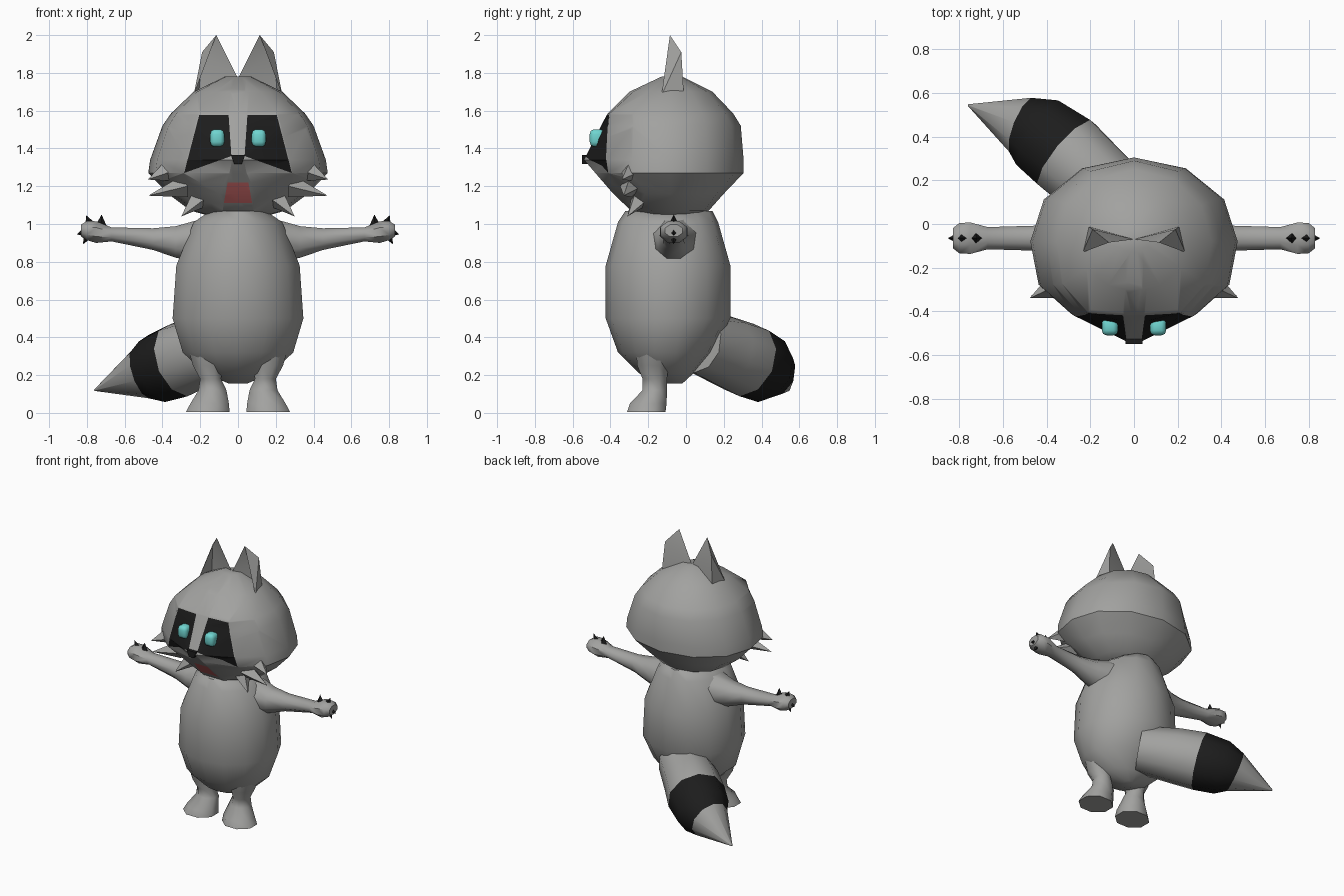
import bpy, bmesh, math
from mathutils import Vector, Matrix

if "Cube" in bpy.data.objects:
    bpy.data.objects.remove(bpy.data.objects["Cube"])


def material(name, rgb):
    m = bpy.data.materials.new(name)
    m.diffuse_color = (*rgb, 1)
    m.use_nodes = True
    m.node_tree.nodes["Principled BSDF"].inputs["Base Color"].default_value = m.diffuse_color
    return m


GREY = material("grey fur", (0.36, 0.36, 0.35))
BLACK = material("black fur", (0.012, 0.012, 0.012))
TEAL = material("teal", (0.16, 0.66, 0.63))
PINK = material("pink", (0.72, 0.17, 0.17))


def finish(bm, name, mats, angle=50, recalc=True):
    if recalc:
        bmesh.ops.recalc_face_normals(bm, faces=bm.faces[:])
    me = bpy.data.meshes.new(name)
    bm.to_mesh(me)
    bm.free()
    for m in mats:
        me.materials.append(m)
    me.shade_smooth()
    me.set_sharp_from_angle(angle=math.radians(angle))
    ob = bpy.data.objects.new(name, me)
    bpy.context.collection.objects.link(ob)
    return ob


def loft(rings):
    """Bridge closed rings of equal size and cap both ends."""
    bm = bmesh.new()
    vs = [[bm.verts.new(p) for p in r] for r in rings]
    n = len(rings[0])
    for a, b in zip(vs, vs[1:]):
        for i in range(n):
            j = (i + 1) % n
            bm.faces.new((a[i], a[j], b[j], b[i]))
    bm.faces.new(vs[0])
    bm.faces.new(vs[-1])
    return bm


def oval(c, u, v, n):
    """Ring around c with half axes u and v."""
    return [Vector(c) + Vector(u) * math.cos(t) + Vector(v) * math.sin(t)
            for t in ((i + 0.5) * math.tau / n for i in range(n))]


def spike(bm, base, tip, r, sides=4):
    base, tip = Vector(base), Vector(tip)
    d = tip - base
    m = Matrix.Translation((base + tip) / 2) @ d.to_track_quat('Z', 'Y').to_matrix().to_4x4()
    bmesh.ops.create_cone(bm, segments=sides, radius1=r, radius2=0, depth=d.length,
                          cap_ends=True, matrix=m)


# Body: ovals stacked in z (z, half width, front y, back y)
body = [(1.07, .15, -.32, .14), (1.01, .24, -.36, .17), (.78, .335, -.425, .235),
        (.50, .355, -.425, .235), (.32, .30, -.36, .14), (.21, .18, -.25, .04),
        (.155, .05, -.12, -.02)]
finish(loft([oval((0, (f + b) / 2, z), (w, 0, 0), (0, (b - f) / 2, 0), 14)
             for z, w, f, b in body]), "body", [GREY])

# Head: z, half width, back y, cheek x, cheek y, muzzle x, muzzle y
head = [(1.78, .07, -.02, .04, -.12, .015, -.13), (1.70, .235, .14, .12, -.28, .04, -.30),
        (1.585, .355, .25, .21, -.405, .045, -.415), (1.52, .40, .29, .23, -.41, .04, -.45),
        (1.34, .465, .305, .275, -.42, .03, -.54), (1.27, .475, .305, .29, -.41, .045, -.48),
        (1.16, .37, .20, .22, -.31, .095, -.385), (1.07, .25, .12, .13, -.25, .08, -.29),
        (1.04, .14, .02, .08, -.19, .04, -.22)]


def head_ring(z, w, b, xs, ys, xn, yn, y0=-.08):
    half = [(.5 * w, y0 + (b - y0) * .87), (.87 * w, y0 + (b - y0) * .5), (w, y0),
            (.92 * w, y0 + .6 * (ys - y0)), (xs, ys), (xn, yn)]
    return ([(0, b, z)] + [(x, y, z) for x, y in half]
            + [(-x, y, z) for x, y in reversed(half)])


bm = loft([head_ring(*h) for h in head])
bmesh.ops.recalc_face_normals(bm, faces=bm.faces[:])
bmesh.ops.triangulate(bm, faces=[f for f in bm.faces if f.normal.y < -.2])


def is_front(f):
    return f.normal.y < -.1 and f.calc_center_median().y < -.24


def paint(poly, index):
    """Cut a convex x-z outline into the front of the head and colour it."""
    edges = [(Vector(a), Vector(b)) for a, b in zip(poly, poly[1:] + poly[:1])]
    mid = sum((Vector(p) for p in poly), Vector((0, 0))) / len(poly)
    planes = []
    for a, b in edges:
        n = Vector((b.y - a.y, a.x - b.x)).normalized()
        if n.dot(mid - a) > 0:
            n = -n
        planes.append((a, n))
        fs = [f for f in bm.faces if is_front(f)]
        geom = fs + list({e for f in fs for e in f.edges}) + list({v for f in fs for v in f.verts})
        bmesh.ops.bisect_plane(bm, geom=geom, dist=1e-5, plane_co=(a.x, 0, a.y),
                               plane_no=(n.x, 0, n.y))
    for f in bm.faces:
        c = f.calc_center_median()
        if is_front(f) and all(n.dot(Vector((c.x, c.z)) - a) < 0 for a, n in planes):
            f.material_index = index


for s in (1, -1):
    paint([(.05 * s, 1.578), (.205 * s, 1.578), (.285 * s, 1.27), (.035 * s, 1.36)], 1)
paint([(-.055, 1.22), (.055, 1.22), (.075, 1.11), (-.075, 1.11)], 2)
finish(bm, "head", [GREY, BLACK, PINK], 38)

# Nose
finish(loft([[(-.02, y, 1.318), (.02, y, 1.318), (.038, y, 1.365), (-.038, y, 1.365)]
             for y in (-.50, -.55)]), "nose", [BLACK], 20)

# Tail: path centres and radii, stripe on the middle segments
tail = [((0, .06, .37), .16), ((-.19, .21, .325), .19), ((-.31, .32, .28), .20),
        ((-.43, .41, .235), .185), ((-.51, .45, .21), .14), ((-.76, .545, .12), .004)]
rings = []
for i, (c, r) in enumerate(tail):
    d = (Vector(tail[min(i + 1, 5)][0]) - Vector(tail[max(i - 1, 0)][0])).normalized()
    u = d.cross(Vector((0, 0, 1))).normalized()
    rings.append(oval(c, u * r, u.cross(d) * r, 10))
bm = loft(rings)
bm.faces.ensure_lookup_table()
for f in bm.faces[20:40]:
    f.material_index = 1
finish(bm, "tail", [GREY, BLACK])

# Paired parts
arm = [(.18, .91, .13, .14), (.33, .905, .09, .09), (.45, .92, .062, .062),
       (.67, .945, .04, .055), (.75, .957, .062, .078), (.80, .965, .055, .075),
       (.83, .965, .035, .05)]
leg = [(.40, .17, -.16, .12, .12), (.25, .16, -.175, .085, .09), (.18, .145, -.165, .06, .07),
       (.12, .135, -.165, .08, .07), (.05, .15, -.2, .11, .105), (.005, .16, -.21, .125, .11)]
claws = [((.725, .99), (.722, 1.05)), ((.78, .99), (.805, 1.047)),
         ((.80, .96), (.853, .945)), ((.79, .95), (.82, .893))]
tufts = [((.37, -.29, 1.28), (.478, -.34, 1.235), .055),
         ((.28, -.29, 1.20), (.475, -.33, 1.15), .06),
         ((.20, -.24, 1.14), (.30, -.31, 1.04), .06)]

for s, side in ((1, "right"), (-1, "left")):
    finish(loft([oval((x * s, -.065, z), (0, ry, 0), (0, 0, rz), 8) for x, z, rz, ry in arm]),
           side + " arm", [GREY])
    finish(loft([oval((x * s, y, z), (rx, 0, 0), (0, ry, 0), 8) for z, x, y, rx, ry in leg]),
           side + " leg", [GREY])

    # Claws along the edge of the hand
    bm = bmesh.new()
    for (bx, bz), (tx, tz) in claws:
        spike(bm, (bx * s, -.065, bz), (tx * s, -.065, tz), .03)
    finish(bm, side + " claws", [BLACK], 20)

    # Cheek fur
    bm = bmesh.new()
    for b, t, r in tufts:
        spike(bm, (b[0] * s, b[1], b[2]), (t[0] * s, t[1], t[2]), r)
    finish(bm, side + " cheek fur", [GREY], 30)

    # Ear: shell open to the front
    bm = bmesh.new()
    a, d, b, t, o = [bm.verts.new((x * s, y, z)) for x, y, z in
                     ((.235, -.13, 1.68), (.21, -.01, 1.66), (0, -.07, 1.77),
                      (.115, -.085, 2.0), (.19, -.025, 1.91))]
    for f in ((t, o, b), (o, d, b), (t, a, o), (a, d, o)):
        bm.faces.new(f if s > 0 else f[::-1])
    bmesh.ops.recalc_face_normals(bm, faces=bm.faces[:])
    if sum((f.normal.y * f.calc_area() for f in bm.faces)) < 0:
        bmesh.ops.reverse_faces(bm, faces=bm.faces[:])
    finish(bm, side + " ear", [GREY], 30, recalc=False)

    # Eye: rounded block
    bm = bmesh.new()
    bmesh.ops.create_cube(bm, size=1)
    bmesh.ops.bevel(bm, geom=bm.edges[:], offset=.28, segments=2, profile=.5, affect='EDGES')
    bmesh.ops.transform(bm, matrix=Matrix.Translation((.11 * s, -.47, 1.455))
                        @ Matrix.Diagonal((.075, .08, .092, 1)), verts=bm.verts[:])
    finish(bm, side + " eye", [TEAL], 60)
